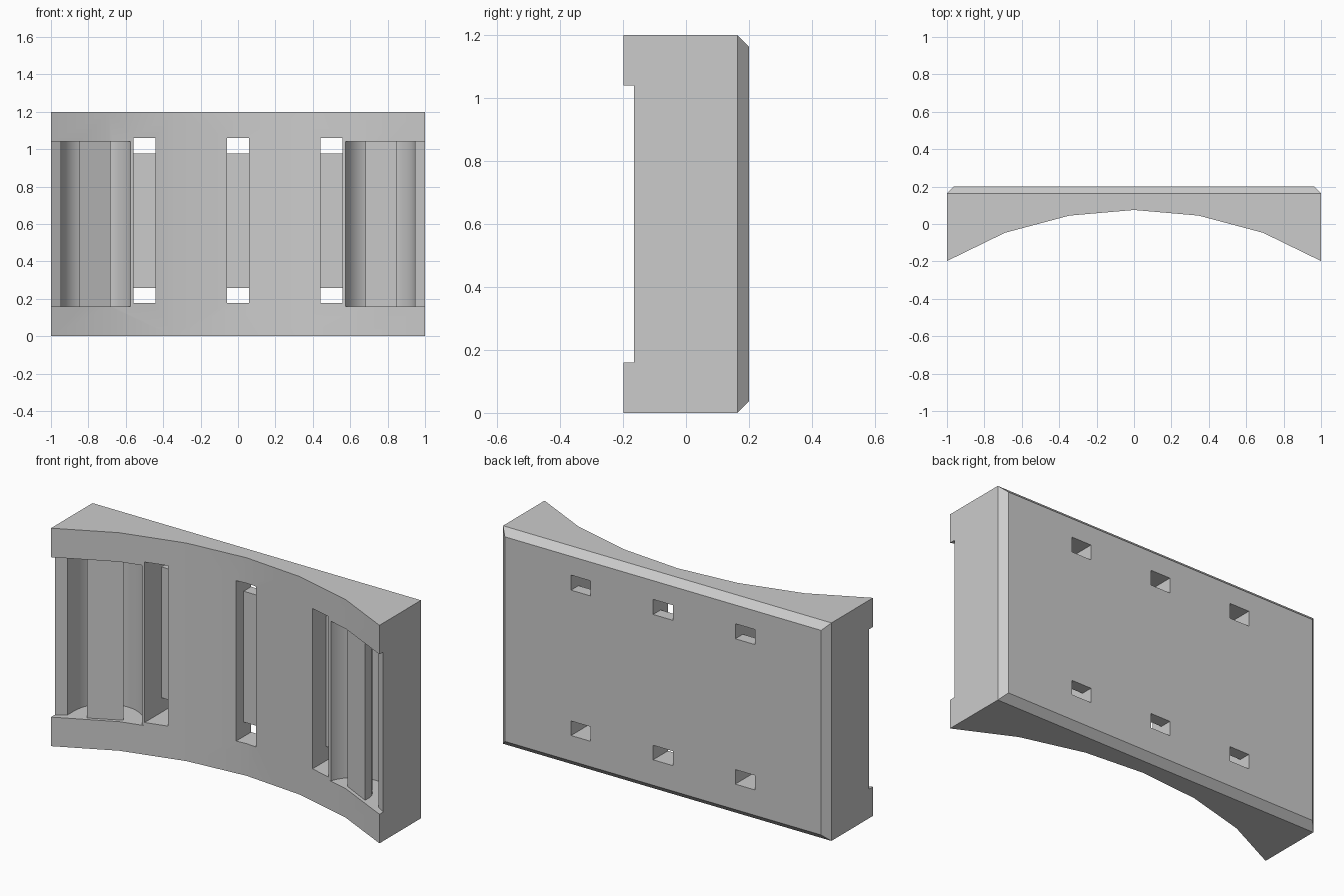
import bpy, bmesh, math

if "Cube" in bpy.data.objects:
    bpy.data.objects.remove(bpy.data.objects["Cube"])

grey = bpy.data.materials.new("light grey")
grey.use_nodes = True
grey.diffuse_color = (0.6, 0.6, 0.6, 1)
grey.node_tree.nodes["Principled BSDF"].inputs["Base Color"].default_value = (0.6, 0.6, 0.6, 1)


def prism(name, outline, z0, z1, chamfer_y=None):
    """Extrude an xy outline from z0 to z1, optionally chamfering the rim at y = chamfer_y."""
    bm = bmesh.new()
    base = bm.faces.new([bm.verts.new((x, y, z0)) for x, y in outline])
    top = bmesh.ops.extrude_face_region(bm, geom=[base])["geom"]
    bmesh.ops.translate(bm, vec=(0, 0, z1 - z0),
                        verts=[v for v in top if isinstance(v, bmesh.types.BMVert)])
    bmesh.ops.recalc_face_normals(bm, faces=bm.faces)
    if chamfer_y is not None:
        rim = [e for e in bm.edges if all(abs(v.co.y - chamfer_y) < 1e-4 for v in e.verts)]
        bmesh.ops.bevel(bm, geom=rim, offset=0.037, segments=1, profile=0.5, affect='EDGES')
    mesh = bpy.data.meshes.new(name)
    bm.to_mesh(mesh)
    bm.free()
    mesh.materials.append(grey)
    obj = bpy.data.objects.new(name, mesh)
    bpy.context.collection.objects.link(obj)
    return obj


def box(name, x0, x1, y0, y1, z0, z1):
    return prism(name, [(x0, y0), (x1, y0), (x1, y1), (x0, y1)], z0, z1)


def arc(cx, cy, r, start, end, n=20):
    step = (end - start) / n
    return [(cx + r * math.cos(start + i * step), cy + r * math.sin(start + i * step))
            for i in range(n + 1)]


def cut(target, cutter):
    bpy.context.view_layer.objects.active = target
    mod = target.modifiers.new("cut", 'BOOLEAN')
    mod.operation, mod.solver, mod.object = 'DIFFERENCE', 'EXACT', cutter
    bpy.ops.object.modifier_apply(modifier=mod.name)
    bpy.data.objects.remove(cutter)


# Block with a concave faceted front and chamfered back
half = [(1, -0.198), (0.69, -0.047), (0.345, 0.045)]
front = [(-x, y) for x, y in half] + [(0, 0.075)] + half[::-1]
body = prism("curved_strap_plate", front + [(1, 0.2), (-1, 0.2)], 0, 1.2, chamfer_y=0.2)

# Shallow end recesses, then strap channels curling behind a post
cx, cy, outer, inner = 0.757, -0.07, 0.19, 0.09
recess = [(1.1, -0.4), (1.1, -0.22), (1, -0.165), (0.945, -0.13), (0.85, -0.105),
          (0.67, -0.015), (0.567, -0.012), (0.567, -0.4)]
channel = ([(cx + outer, -0.4)] + arc(cx, cy, outer, 0, math.pi) + [(cx - outer, -0.4)]
           + [(cx - inner, -0.4)] + arc(cx, cy, inner, math.pi, 0) + [(cx + inner, -0.4)])
for side in (-1, 1):
    for name, outline in (("recess_cutter", recess), ("channel_cutter", channel)):
        cut(body, prism(name, [(side * x, y) for x, y in outline], 0.16, 1.04))

# Three upright slots, each with two holes through the back
for x in (-0.5, 0, 0.5):
    cut(body, box("slot_cutter", x - 0.06, x + 0.06, -0.4, 0.135, 0.177, 1.06))
    for z0, z1 in ((0.177, 0.257), (0.977, 1.06)):
        cut(body, box("hole_cutter", x - 0.06, x + 0.06, 0.1, 0.4, z0, z1))

bpy.ops.object.select_all(action='DESELECT')
body.select_set(True)
bpy.context.view_layer.objects.active = body
bpy.ops.object.shade_smooth_by_angle(angle=math.radians(30))
